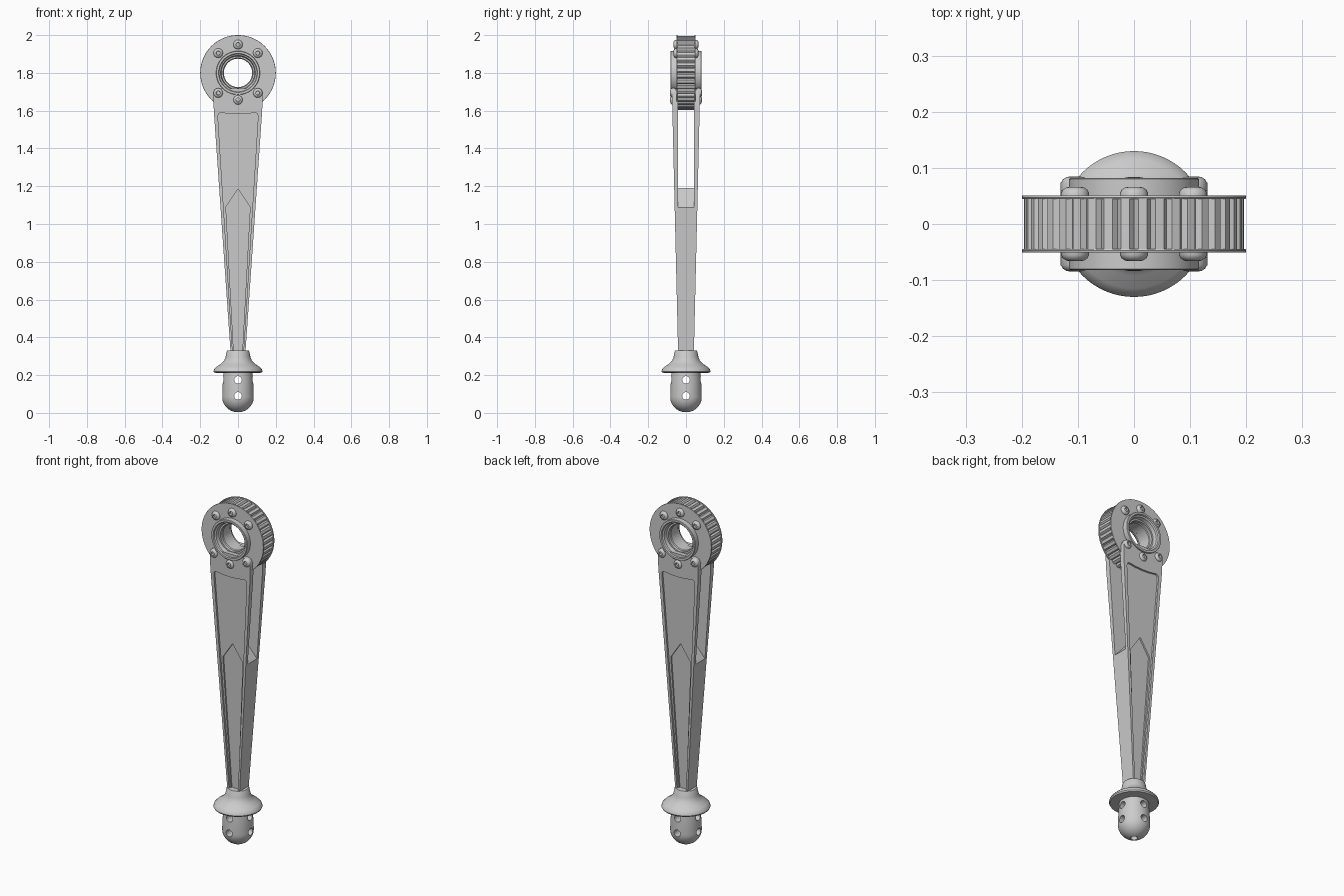
import bpy, bmesh
from math import cos, sin, pi, radians
from mathutils import Vector

if "Cube" in bpy.data.objects:
    bpy.data.objects.remove(bpy.data.objects["Cube"])

STEEL = bpy.data.materials.new("grey_steel")
STEEL.use_nodes = True
STEEL.diffuse_color = (0.6, 0.6, 0.6, 1)
STEEL.node_tree.nodes["Principled BSDF"].inputs["Base Color"].default_value = (0.6, 0.6, 0.6, 1)
HUB_Z = 1.8
parts = []


def finish(name, bm, keep=True):
    bmesh.ops.remove_doubles(bm, verts=bm.verts, dist=1e-5)
    bmesh.ops.recalc_face_normals(bm, faces=bm.faces)
    me = bpy.data.meshes.new(name)
    bm.to_mesh(me)
    bm.free()
    me.materials.append(STEEL)
    ob = bpy.data.objects.new(name, me)
    bpy.context.collection.objects.link(ob)
    if keep:
        parts.append(ob)
    return ob


def lathe(name, profile, n=64, axis="z", centre=(0, 0, 0), closed=False, radius=None, keep=True):
    """Revolve (radius, height) points; radius(r, i) may vary it per step."""
    bm = bmesh.new()
    rings = []
    for i in range(n):
        a = 2 * pi * i / n
        ring = []
        for r, h in profile:
            r = radius(r, i) if radius else r
            p = (r * cos(a), r * sin(a), h) if axis == "z" else (r * cos(a), h, r * sin(a))
            ring.append(bm.verts.new(Vector(p) + Vector(centre)))
        rings.append(ring)
    m = len(profile)
    for i in range(n):
        a, b = rings[i], rings[(i + 1) % n]
        for j in range(m if closed else m - 1):
            k = (j + 1) % m
            bm.faces.new((a[j], b[j], b[k], a[k]))
    return finish(name, bm)if keep else finish(name, bm, False)


def slab(name, outline, y_in, y_out, keep=True):
    """Prism from an x-z outline between two depth functions of z."""
    bm = bmesh.new()
    a = [bm.verts.new((x, y_in(z), z)) for x, z in outline]
    b = [bm.verts.new((x, y_out(z), z)) for x, z in outline]
    bm.faces.new(a)
    bm.faces.new(b[::-1])
    for i in range(len(a)):
        j = (i + 1) % len(a)
        bm.faces.new((a[i], a[j], b[j], b[i]))
    return finish(name, bm, keep)


def mirrored(half):
    """Complete an outline from its +x half, listed bottom to top."""
    return half + [(-x, z) for x, z in reversed(half) if x > 0]


def cut(target, cutters):
    bpy.context.view_layer.objects.active = target
    for c in cutters:
        mod = target.modifiers.new("cut", "BOOLEAN")
        mod.operation = "DIFFERENCE"
        mod.solver = "EXACT"
        mod.object = c
        bpy.ops.object.modifier_apply(modifier=mod.name)
        bpy.data.objects.remove(c)


def face_y(z):
    return 0.042 + 0.033 * (z - 0.33) / 1.39


# Forked tapering arm
arm = slab("handle_arm", mirrored([(0.038, 0.3), (0.128, 1.6), (0.131, 1.69), (0.122, 1.71), (0.1, 1.718)]),
           lambda z: -face_y(z), face_y)

# Fork gap, long shallow panels and the deeper pointed grooves
gap = mirrored([(0.2, 0.965), (0.2, 1.85)])
gap.append((0, 1.19))
cutters = [slab("gap_cutter", gap, lambda z: -0.043, lambda z: 0.043, False)]
panel = mirrored([(0.026, 0.28), (0.106, 1.565), (0.104, 1.582), (0.095, 1.59), (0.045, 1.583), (0, 1.581)])
groove = mirrored([(0.02, 0.27), (0.064, 1.09), (0, 1.185)])
for s in (-1, 1):
    for outline, depth in ((panel, 0.011), (groove, 0.02)):
        cutters.append(slab("panel_cutter", outline, lambda z: s * (face_y(z) - depth),
                            lambda z: s * 0.2, False))
cut(arm, cutters)

# Ribbed wheel with thin rim discs
lathe("ribbed_wheel", [(0.196, -0.047), (0.196, 0.047), (0.1, 0.047), (0.1, -0.047)], 160, "y",
      (0, 0, HUB_Z), True, lambda r, i: r - 0.009 if r > 0.15 and i % 4 == 0 else r)
for s, side in ((-1, "front"), (1, "back")):
    lathe(side + "_rim_disc", [(0.199, s * 0.045), (0.2, s * 0.047), (0.199, s * 0.051),
                               (0.1, s * 0.051), (0.1, s * 0.045)], 96, "y", (0, 0, HUB_Z), True)

# Stepped hub ring with open bore
half = [(0.075, 0.03), (0.079, 0.034), (0.079, 0.05), (0.088, 0.05), (0.092, 0.07),
        (0.1, 0.074), (0.103, 0.082), (0.114, 0.082), (0.116, 0.08)]
lathe("hub_ring", half + [(r, -y) for r, y in reversed(half)], 64, "y", (0, 0, HUB_Z), True)

# Socket-head bolts around the hub
bolt = [(0, -0.01), (0.025, -0.01), (0.025, 0.004), (0.022, 0.01), (0.016, 0.014),
        (0.011, 0.015), (0.01, 0.005), (0, 0.005)]
for s in (-1, 1):
    for x, z in ((0, 1.95), (0.105, 1.905), (-0.105, 1.905), (0, 1.657), (0.105, 1.694), (-0.105, 1.694)):
        base = 0.051 if z > HUB_Z else face_y(z) - 0.005
        lathe("hub_bolt", [(r, s * h) for r, h in bolt], 24, "y", (x, s * base, z))

# Flared collar
lathe("flared_collar", [(0, 0.33), (0.057, 0.33), (0.06, 0.325), (0.066, 0.295), (0.074, 0.275),
                        (0.092, 0.258), (0.115, 0.243), (0.127, 0.23), (0.13, 0.22),
                        (0.126, 0.213), (0.08, 0.21), (0, 0.21)])

# Rounded pommel with cross-drilled holes
dome = [(0.084 * cos(radians(a)), 0.086 - 0.083 * sin(radians(a))) for a in range(0, 90, 9)]
pommel = lathe("pommel", [(0, 0.215), (0.077, 0.215), (0.08, 0.17)] + dome + [(0, 0.003)])
drills = []
for z in (0.09, 0.175):
    for axis in ("x", "y"):
        d = lathe("drill", [(0, -0.2), (0.02, -0.2), (0.02, 0.2), (0, 0.2)], 24, "y", (0, 0, 0), keep=False)
        d.location.z = z
        d.rotation_euler.z = pi / 2 if axis == "x" else 0
        drills.append(d)
drills.append(lathe("drill", [(0, -0.1), (0.018, -0.1), (0.018, 0.06), (0, 0.06)], 24, keep=False))
bpy.context.view_layer.update()
cut(pommel, drills)

# Smooth curved surfaces, keep edges crisp
bpy.ops.object.select_all(action="DESELECT")
for ob in parts:
    ob.select_set(True)
bpy.context.view_layer.objects.active = arm
bpy.ops.object.shade_smooth_by_angle(angle=radians(30))
